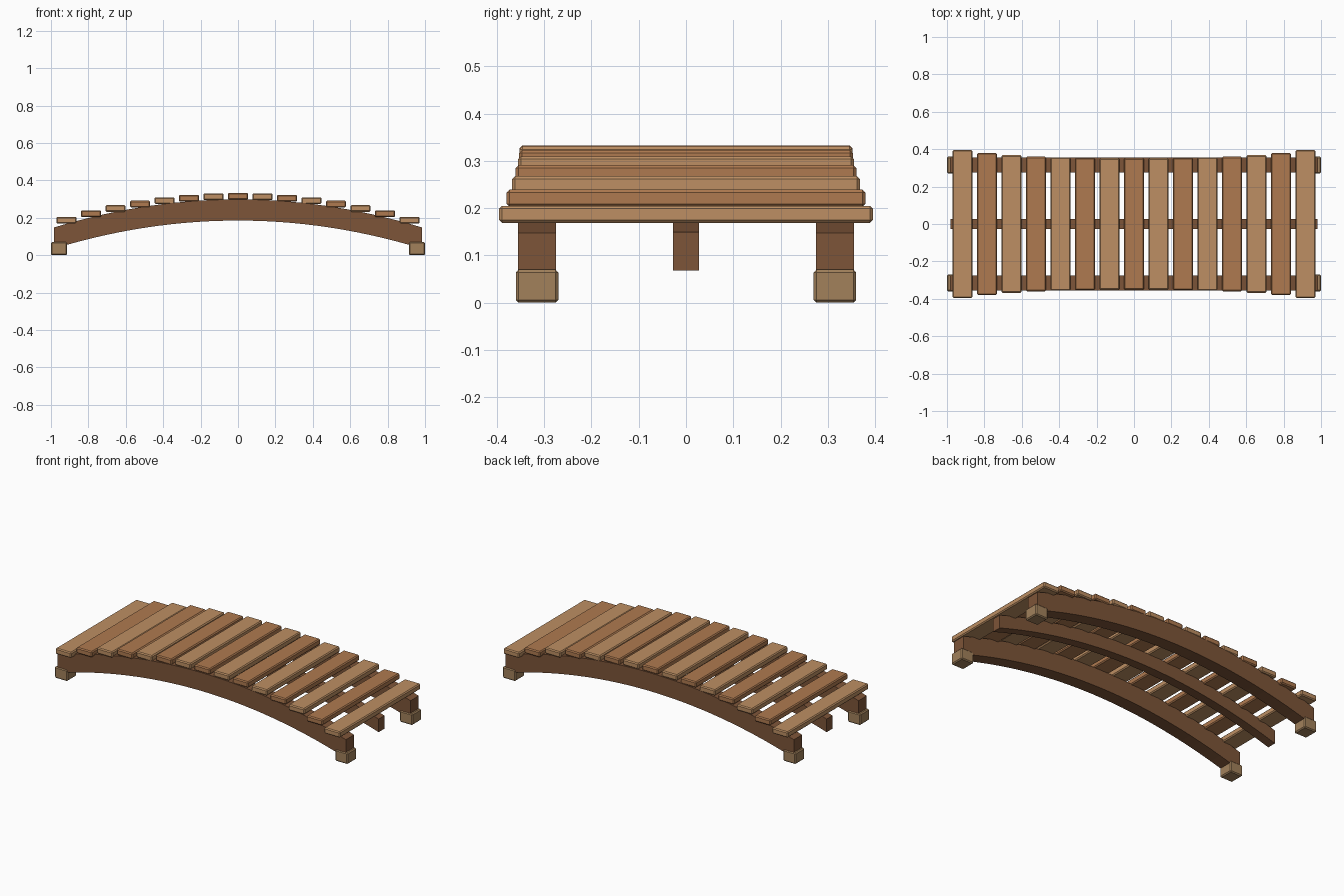
import bpy, bmesh

if "Cube" in bpy.data.objects:
    bpy.data.objects.remove(bpy.data.objects["Cube"])

def material(name, rgb):
    m = bpy.data.materials.new(name)
    m.diffuse_color = (*rgb, 1)
    m.use_nodes = True
    m.node_tree.nodes["Principled BSDF"].inputs["Base Color"].default_value = m.diffuse_color
    return m

LIGHT = material("light_plank_wood", (0.51, 0.275, 0.125))
WARM = material("warm_plank_wood", (0.43, 0.195, 0.08))
DARK = material("beam_wood", (0.205, 0.09, 0.04))
FOOT = material("foot_wood", (0.36, 0.22, 0.105))

def finish(name, bm, mat):
    bmesh.ops.recalc_face_normals(bm, faces=bm.faces)
    me = bpy.data.meshes.new(name)
    bm.to_mesh(me)
    bm.free()
    me.materials.append(mat)
    ob = bpy.data.objects.new(name, me)
    bpy.context.collection.objects.link(ob)
    return ob

def box(name, centre, size, bevel, mat):
    bm = bmesh.new()
    bmesh.ops.create_cube(bm, size=1)
    bmesh.ops.scale(bm, vec=size, verts=bm.verts)
    bmesh.ops.bevel(bm, geom=bm.edges[:], offset=bevel, segments=1, affect='EDGES')
    ob = finish(name, bm, mat)
    ob.location = centre
    return ob

def arch_z(x):
    return 0.298 - 0.155 * x * x

# Curved beam: a strip of rectangular sections following the arch
def beam(name, y, width, depth, half_len, n=28):
    bm = bmesh.new()
    rings = []
    for i in range(n + 1):
        x = half_len * (2 * i / n - 1)
        z = arch_z(x)
        rings.append([bm.verts.new((x, y + s * width / 2, z - d))
                      for s, d in ((-1, 0), (1, 0), (1, depth), (-1, depth))])
    for a, b in zip(rings, rings[1:]):
        for j in range(4):
            k = (j + 1) % 4
            bm.faces.new((a[j], a[k], b[k], b[j]))
    bm.faces.new(rings[0])
    bm.faces.new(rings[-1])
    return finish(name, bm, DARK)

beam("front_beam", -0.315, 0.08, 0.113, 0.985)
beam("back_beam", 0.315, 0.08, 0.113, 0.985)
beam("centre_beam", 0, 0.056, 0.081, 0.98)

# Feet under the side beam ends
for sx, side in ((-1, "left"), (1, "right")):
    for sy, end in ((-1, "front"), (1, "back")):
        box(f"{end}_{side}_foot", (sx * 0.957, sy * 0.315, 0.035),
            (0.086, 0.09, 0.07), 0.006, FOOT)

# Level deck planks, flaring wider towards both ends
for i in range(15):
    t = (i - 7) / 7
    half_w = 0.352 + 0.043 * abs(t) ** 3
    box(f"plank_{i + 1}", (0.917 * t, 0, 0.315 - 0.128 * t * t),
        (0.108, 2 * half_w, 0.036), 0.006, WARM if i % 2 else LIGHT)
